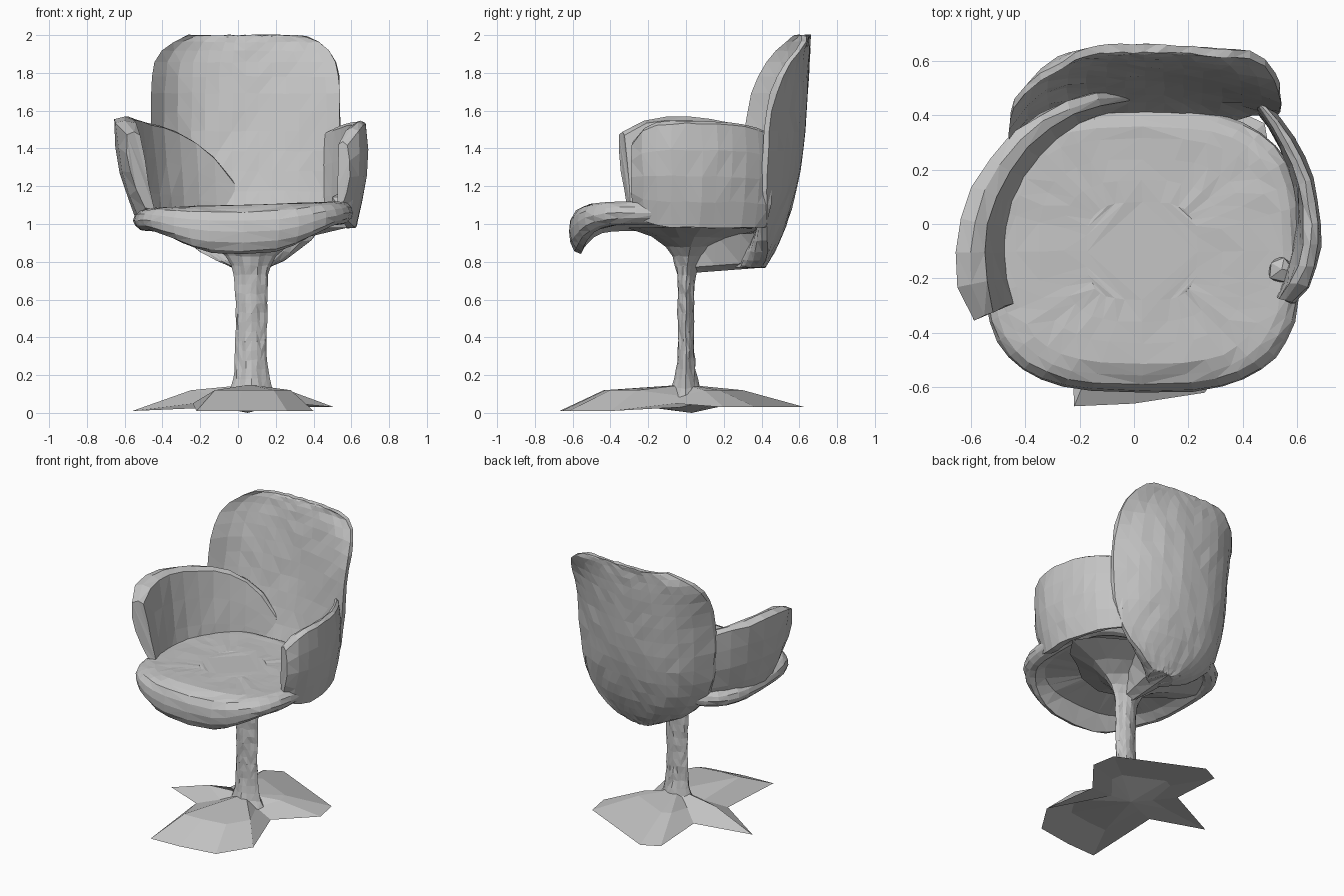
import bpy, bmesh, random
from math import sin, cos, pi, radians, copysign
from mathutils import Vector

random.seed(4)
if "Cube" in bpy.data.objects:
    bpy.data.objects.remove(bpy.data.objects["Cube"])

GREY = (0.55, 0.55, 0.55, 1)
grey = bpy.data.materials.new("plain grey")
grey.use_nodes = True
grey.diffuse_color = GREY
grey.node_tree.nodes["Principled BSDF"].inputs["Base Color"].default_value = GREY

SEAT_CENTRE = Vector((0.03, -0.1, 0))
UP = Vector((0, 0, 1))


def finish(bm, name, jitter=0):
    """Turn a bmesh into a flat-shaded object with slightly uneven points."""
    for vert in bm.verts:
        vert.co += Vector([random.uniform(-jitter, jitter) for axis in "xyz"])
    bmesh.ops.recalc_face_normals(bm, faces=bm.faces)
    mesh = bpy.data.meshes.new(name)
    bm.to_mesh(mesh)
    bm.free()
    mesh.materials.append(grey)
    bpy.context.collection.objects.link(bpy.data.objects.new(name, mesh))


def loft(name, rings, jitter=0):
    """Skin closed rings of equal length and cap both ends."""
    bm = bmesh.new()
    rows = [[bm.verts.new(point) for point in ring] for ring in rings]
    count = len(rows[0])
    for low, high in zip(rows, rows[1:]):
        for i in range(count):
            j = (i + 1) % count
            bm.faces.new((low[i], low[j], high[j], high[i]))
    bm.faces.new(rows[0])
    bm.faces.new(rows[-1])
    bmesh.ops.triangulate(bm, faces=bm.faces)
    finish(bm, name, jitter)


def steps(count):
    """Even fractions from zero to one."""
    return [i / count for i in range(count + 1)]


def turn(count):
    """Even angles around a full circle."""
    return [2 * pi * i / count for i in range(count)]


def squared(value):
    """Push a sine or cosine outward, to round a square."""
    return copysign(abs(value) ** 0.65, value)


# Seat cushion: rounded-square rings, with a front lip that curls down
def seat_ring(scale, height, droop):
    ring = []
    for angle in turn(36):
        front = max(0, -sin(angle)) ** 5
        offset = Vector((0.585 * squared(cos(angle)), 0.52 * squared(sin(angle)), 0))
        tilt = 0.02 * cos(angle) * scale
        ring.append(SEAT_CENTRE + scale * offset + UP * (height + tilt - droop * front))
    return ring


seat_top = [seat_ring(0.35 + 0.45 * f, 1.1, 0) for f in steps(3)]
seat_rim = []
for f in steps(6):
    swing = pi * (0.5 - f)
    seat_rim.append(seat_ring(0.88 + 0.12 * cos(swing), 1.04 + 0.06 * sin(swing),
                              0.08 - 0.06 * sin(swing)))
seat_base = [seat_ring(0.78, 1.01, 0.05), seat_ring(0.35, 1.02, 0)]
loft("seat_cushion", seat_top + seat_rim + seat_base, 0.003)


# Backrest shell: each level is an outer arc followed by an inner arc
def back_ring(f):
    below = 1 - f
    half = 0.5 * (1 - 0.8 * below ** 7) * (1 - 0.4 * f ** 18)
    centre = 0.04 + 0.03 * below ** 7
    outer = 0.6 + 0.06 * f - 0.18 * below ** 4
    inner = outer - 0.03 - 0.14 * below ** 0.7
    edge = 0.36 + 0.27 * f ** 6

    def arc(middle, push):
        points = []
        for u in (2 * s - 1 for s in steps(14)):
            bend = abs(u) ** (2.2 if u > 0 else 3.5)
            side = min(edge + 0.05 * u, outer - 0.04) + push
            points.append((centre + half * u, middle + (side - middle) * bend, 0.77 + 1.23 * f))
        return points
    return arc(outer, 0.02) + arc(inner, -0.01)[::-1]


loft("backrest_shell", [back_ring((1 - cos(pi * s)) / 2) for s in steps(18)], 0.004)


# Arms: walls that sweep around the seat from front to back
def arm(name, start, sweep, top_radius, spread, lean, height, fall, drop, thick):
    rings = []
    for s in steps(10):
        angle = radians(start + sweep * s)
        out = Vector((cos(angle), sin(angle), 0))
        nose = (1 - s) ** 10
        radius = top_radius + spread * s
        crest = height - 0.12 * nose - fall * s - drop * s ** 6
        top = SEAT_CENTRE + out * (radius - 0.05 * nose) + UP * crest
        foot = SEAT_CENTRE + out * (radius - lean * (1 - 0.7 * s)) + UP * (0.98 + 0.1 * nose)
        wall = thick * (1 - 0.7 * s) * (1 - 0.4 * nose)
        outer = [foot.lerp(top, f) + out * 0.03 * sin(pi * f) for f in steps(4)]
        inner = [foot.lerp(top, f) - out * wall * (0.6 + 0.4 * f) for f in steps(3)]
        ridge = top - out * wall / 2 + UP * 0.015
        rings.append(outer + [ridge] + inner[::-1])
    loft(name, rings, 0.005)


arm("right_arm", start=202, sweep=-107, top_radius=0.72, spread=-0.13, lean=0.16,
    height=1.59, fall=0.12, drop=0.26, thick=0.13)
arm("left_arm", start=-19, sweep=70, top_radius=0.63, spread=0.07, lean=0.08,
    height=1.54, fall=0.02, drop=0.05, thick=0.08)

# Small crease lump on the inside of the left arm
bm = bmesh.new()
bmesh.ops.create_icosphere(bm, subdivisions=1, radius=0.05)
bmesh.ops.translate(bm, verts=bm.verts, vec=(0.54, -0.17, 1.12))
finish(bm, "arm_crease", 0.005)


# Pedestal: narrow ribbed stem that flares into a bowl under the seat
def stem_ring(f):
    bowl, root = f ** 12, (1 - f) ** 12
    ring = []
    for angle in turn(16):
        rib = 1 + 0.1 * cos(4 * angle)
        ring.append((0.07 - 0.03 * bowl + rib * cos(angle) * (0.075 + 0.42 * bowl + 0.05 * root),
                     0.08 * bowl + rib * sin(angle) * (0.04 + 0.32 * bowl + 0.06 * root),
                     0.08 + 0.9 * f))
    return ring


loft("pedestal_stem", [stem_ring(f) for f in steps(18)], 0.004)


# Spine joining the stem to the backrest
def spine_ring(f):
    half = 0.04 + 0.06 * f
    y, bottom = 0.4 * f + 0.02, 0.74 + 0.03 * f
    return [(0.06 - half, y, bottom + 0.03), (0.06, y, bottom), (0.06 + half, y, bottom + 0.03),
            (0.06 + 2 * half, y, 0.95), (0.06 - 2 * half, y, 0.95)]


loft("back_spine", [spine_ring(f) for f in steps(3)])

# Star foot: a thin uneven sheet with notches, rising toward the stem
outline = [(-0.22, -0.67), (0, -0.66), (0.26, -0.62), (0.4, -0.4), (0.3, -0.06),
           (0.51, 0.2), (0.48, 0.37), (0.2, 0.5), (-0.08, 0.63), (-0.2, 0.57),
           (-0.2, 0.2), (-0.56, 0.05), (-0.24, -0.13)]
bm = bmesh.new()
rim, ridge, hollow = [], [], []
for x, y in outline:
    notch = Vector((x, y)).length < 0.35
    reach = 0.65 if y < -0.3 else 0.48
    crest = 0.09 if notch else 0.12
    rim.append(bm.verts.new((x, y, 0.05 if notch else 0.03 if y > 0.1 else 0.01)))
    ridge.append(bm.verts.new((reach * x + 0.02, reach * y, crest)))
    hollow.append(bm.verts.new((reach * x + 0.02, reach * y, crest - 0.06)))
crown = bm.verts.new((0.06, 0, 0.15))
sole = bm.verts.new((0.05, 0.03, 0))
for i in range(len(rim)):
    before = i - 1
    for layer, middle in ((ridge, crown), (hollow, sole)):
        bm.faces.new((rim[before], rim[i], layer[i], layer[before]))
        bm.faces.new((layer[before], layer[i], middle))
finish(bm, "star_foot")
